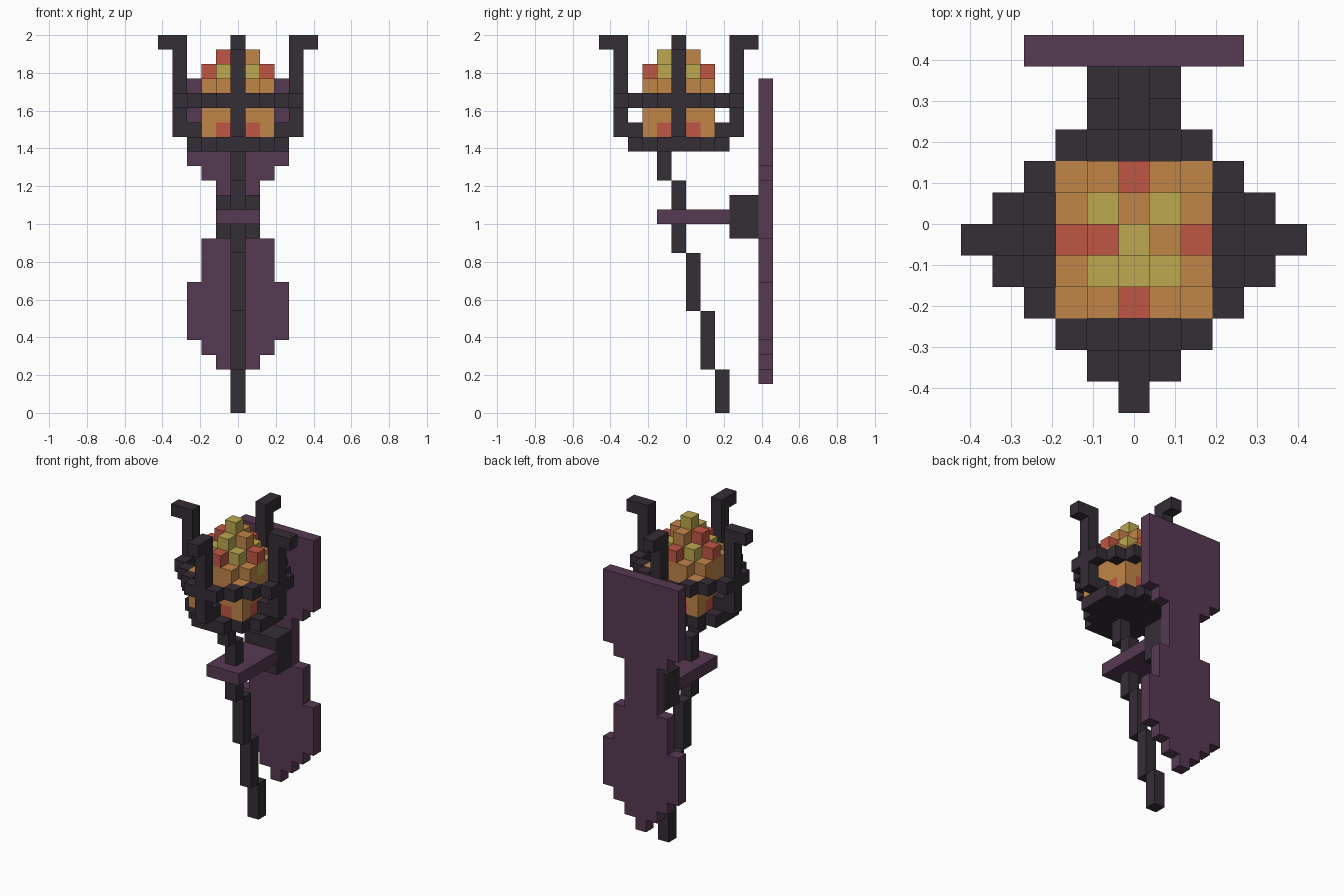
import bpy, bmesh
from mathutils import Vector

if "Cube" in bpy.data.objects:
    bpy.data.objects.remove(bpy.data.objects["Cube"], do_unlink=True)

U = 2 / 26  # edge length of one block


def material(name, hexcol):
    rgb = [int(hexcol[i:i + 2], 16) / 255 for i in (0, 2, 4)]
    lin = [c / 12.92 if c < 0.04045 else ((c + 0.055) / 1.055) ** 2.4 for c in rgb]
    m = bpy.data.materials.new(name)
    m.use_nodes = True
    m.diffuse_color = (*lin, 1)
    bsdf = m.node_tree.nodes["Principled BSDF"]
    bsdf.inputs["Base Color"].default_value = (*lin, 1)
    bsdf.inputs["Roughness"].default_value = 0.8
    return m


IRON = material("dark iron", "352D36")
PURPLE = material("plum wood", "573A52")
ORANGE = material("ember orange", "C18548")
RED = material("ember red", "C05644")
YELLOW = material("ember yellow", "BDA84F")


def blocks(name, cells, mats):
    """Skin a dict {(x, y, z): material index}, skipping hidden inner faces."""
    bm = bmesh.new()
    for c, mi in cells.items():
        for axis in range(3):
            for s in (-1, 1):
                n = list(c)
                n[axis] += s
                if tuple(n) in cells:
                    continue
                a, b = (axis + 1) % 3, (axis + 2) % 3
                loop = [(-1, -1), (1, -1), (1, 1), (-1, 1)][::s]
                verts = []
                for p, q in loop:
                    v = Vector((c[0], c[1] - 0.5, c[2] + 0.5))
                    v[axis] += s / 2
                    v[a] += p / 2
                    v[b] += q / 2
                    verts.append(bm.verts.new(v * U))
                bm.faces.new(verts).material_index = mi
    bmesh.ops.remove_doubles(bm, verts=bm.verts, dist=1e-4)
    me = bpy.data.meshes.new(name)
    bm.to_mesh(me)
    bm.free()
    for m in mats:
        me.materials.append(m)
    ob = bpy.data.objects.new(name, me)
    bpy.context.collection.objects.link(ob)
    return ob


def span(x0, x1, y0, y1, z0, z1):
    """Block cells of an inclusive range."""
    return {(x, y, z): 0 for x in range(x0, x1 + 1)
            for y in range(y0, y1 + 1) for z in range(z0, z1 + 1)}


# Crooked handle: (y, first layer, last layer)
handle = {}
for y, z0, z1 in [(3, 0, 2), (2, 3, 6), (1, 7, 10), (0, 11, 15), (-1, 16, 17)]:
    handle.update(span(0, 0, y, y, z0, z1))
blocks("handle", handle, [IRON])

# Wall board: (half width, first layer, last layer)
board = {}
for w, z0, z1 in [(0, 2, 2), (1, 3, 3), (2, 4, 4), (3, 5, 8), (2, 9, 11),
                  (1, 12, 15), (2, 16, 16), (3, 17, 22)]:
    board.update(span(-w, w, 6, 6, z0, z1))
blocks("wall_board", board, [PURPLE])

# Bracket holding the handle
blocks("bracket_mount", span(-1, 1, 4, 5, 12, 14), [IRON])
shelf = {c: 0 for c in span(-1, 1, -1, 3, 13, 13) if c not in handle}
blocks("bracket_shelf", shelf, [PURPLE])

# Round base plate of the basket
blocks("basket_base", {c: 0 for c in span(-3, 3, -3, 3, 18, 18)
                       if c[0] ** 2 + c[1] ** 2 <= 10}, [IRON])

# Basket ring and four prongs with outward tips
cage = {}
for x, y, z in span(-4, 4, -4, 4, 21, 21):
    a, b = abs(x), abs(y)
    if a + b == 5 or (max(a, b) == 4 and min(a, b) == 0):
        cage[x, y, z] = 0
for dx, dy in [(1, 0), (-1, 0), (0, 1), (0, -1)]:
    cage[3 * dx, 3 * dy, 19] = 0
    cage[5 * dx, 5 * dy, 25] = 0
    for z in range(19, 26):
        cage[4 * dx, 4 * dy, z] = 0
blocks("basket_cage", cage, [IRON])

# Glowing embers: full lower layers, then a stepped peak
embers = {}
for x, y, z in span(-2, 2, -2, 2, 19, 25):
    a, b = abs(x), abs(y)
    if a + b > 25 - z:
        continue
    col = 0
    if z == 19 and a + b == 3:
        col = 1
    elif z == 23 and a + b == 2:
        col = 2 if a == b else 1
    elif z == 25 or (x, y, z) in [(0, -1, 24), (2, 0, 22)]:
        col = 2
    elif (x, y, z) == (-1, 0, 24):
        col = 1
    embers[x, y, z] = col
blocks("embers", embers, [ORANGE, RED, YELLOW])
